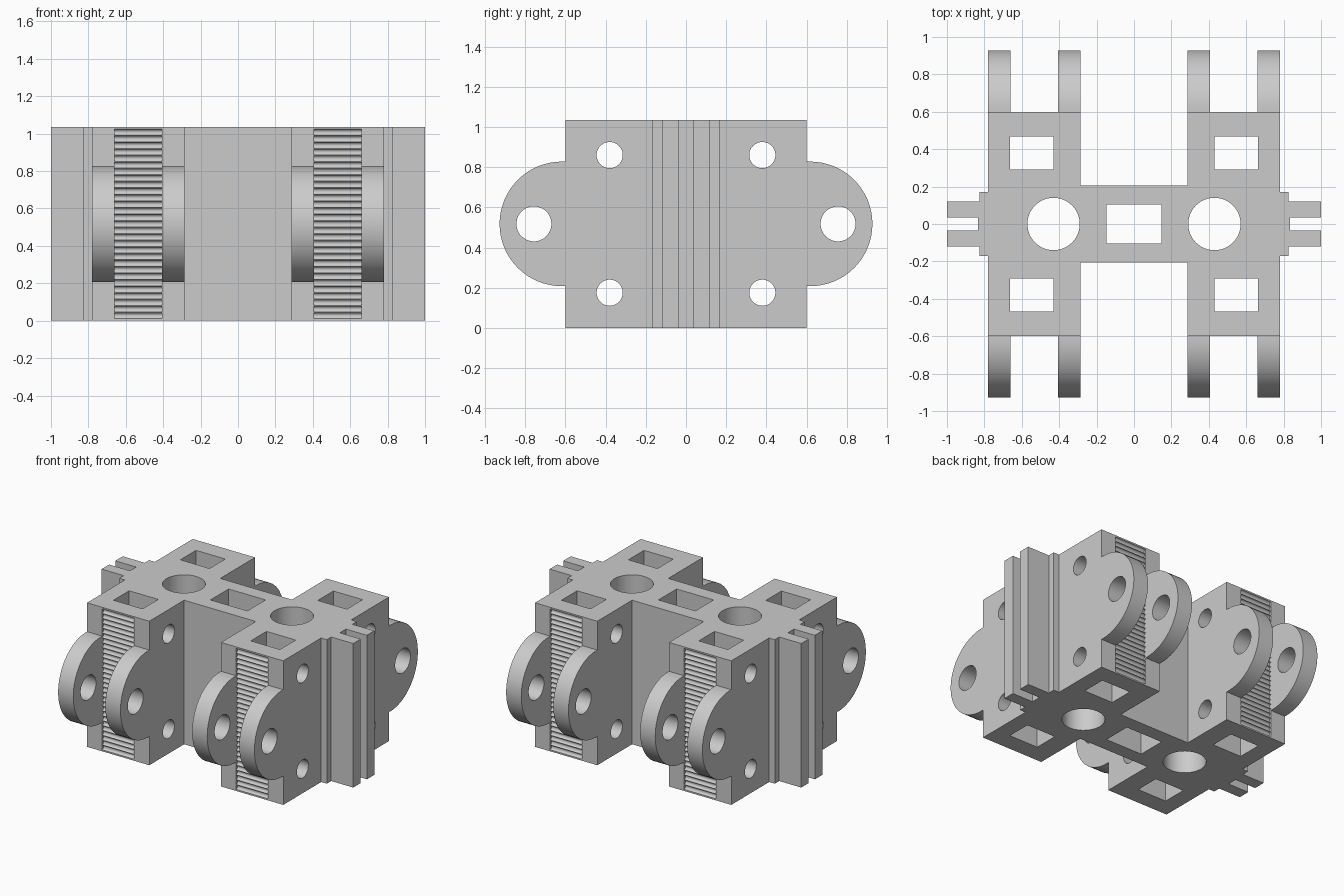
import bpy, bmesh, math
from mathutils import Matrix, Vector

cube = bpy.data.objects.get("Cube")
if cube:
    bpy.data.objects.remove(cube, do_unlink=True)

HEIGHT = 1.035
MID = HEIGHT / 2

grey = bpy.data.materials.new("light grey")
colour = (0.6, 0.6, 0.6, 1)
grey.diffuse_color = colour
grey.use_nodes = True
grey.node_tree.nodes["Principled BSDF"].inputs["Base Color"].default_value = colour


def add_object(name, bm):
    bmesh.ops.recalc_face_normals(bm, faces=bm.faces)
    mesh = bpy.data.meshes.new(name)
    bm.to_mesh(mesh)
    bm.free()
    obj = bpy.data.objects.new(name, mesh)
    bpy.context.collection.objects.link(obj)
    return obj


def extrude(bm, points, offset):
    """Extrude a closed outline of 3D points into a solid."""
    face = bm.faces.new([bm.verts.new(p) for p in points])
    top = bmesh.ops.extrude_face_region(bm, geom=[face], use_keep_orig=True)["geom"]
    moved = [v for v in top if isinstance(v, bmesh.types.BMVert)]
    bmesh.ops.translate(bm, verts=moved, vec=Vector(offset))


def box(bm, centre, size):
    m = Matrix.Translation(centre) @ Matrix.Diagonal((*size, 1))
    bmesh.ops.create_cube(bm, size=1, matrix=m)


def cylinder(bm, centre, radius, length, along_x, segments=48):
    turn = Matrix.Rotation(math.pi / 2 if along_x else 0, 4, "Y")
    bmesh.ops.create_cone(bm, cap_ends=True, segments=segments, radius1=radius,
                          radius2=radius, depth=length,
                          matrix=Matrix.Translation(centre) @ turn)


def cut(obj, cutters):
    """Subtract the cutters, then give the result its material and shading."""
    for cutter in cutters:
        mod = obj.modifiers.new("cut", "BOOLEAN")
        mod.operation = "DIFFERENCE"
        mod.solver = "EXACT"
        mod.object = cutter
    bpy.context.view_layer.update()
    graph = bpy.context.evaluated_depsgraph_get()
    mesh = bpy.data.meshes.new_from_object(obj.evaluated_get(graph))
    obj.modifiers.clear()
    obj.data = mesh
    mesh.materials.clear()
    mesh.materials.append(grey)
    bpy.ops.object.select_all(action="DESELECT")
    obj.select_set(True)
    bpy.context.view_layer.objects.active = obj
    bpy.ops.object.shade_smooth_by_angle(angle=math.radians(30))


# Body outline: one quarter, mirrored to the whole H with its end prongs
quarter = [(0.285, 0.205), (0.285, 0.6), (0.78, 0.6), (0.78, 0.17), (0.825, 0.17),
           (0.825, 0.12), (1.0, 0.12), (1.0, 0.035), (0.834, 0.035)]
half = quarter + [(x, -y) for x, y in reversed(quarter)]
outline = half + [(-x, -y) for x, y in half]
bm = bmesh.new()
extrude(bm, [(x, y, 0) for x, y in outline], (0, 0, HEIGHT))
body = add_object("body", bm)

# Vertical openings: round shafts, square pockets and the central window
bm = bmesh.new()
box(bm, (0, 0, MID), (0.294, 0.206, 2))
for sx in (-1, 1):
    cylinder(bm, (sx * 0.43, 0, MID), 0.14, 2, False)
    for sy in (-1, 1):
        box(bm, (sx * 0.546, sy * 0.38, MID), (0.232, 0.178, 2))
vertical_cutter = add_object("vertical_cutter", bm)

# Cross holes through the arms
bm = bmesh.new()
for sy in (-1, 1):
    for z in (0.175, 0.86):
        cylinder(bm, (0, sy * 0.38, z), 0.065, 3, True)
cross_cutter = add_object("cross_cutter", bm)

# Ribbed grip strips on the arm ends
ribs, pitch = 29, 0.035
bm = bmesh.new()
for sx in (-1, 1):
    for sy in (-1, 1):
        for i in range(ribs):
            z = MID + (i - (ribs - 1) / 2) * pitch
            cylinder(bm, (sx * 0.5325, sy * 0.6, z), 0.0165, 0.255, True, 16)
groove_cutter = add_object("groove_cutter", bm)

cut(body, [vertical_cutter, cross_cutter, groove_cutter])

# Rounded hinge ears in pairs on each arm end
bm = bmesh.new()
for sy in (-1, 1):
    cylinder(bm, (0, sy * 0.757, MID), 0.087, 3, True)
ear_cutter = add_object("ear_cutter", bm)

for sy, end in ((-1, "front"), (1, "back")):
    for sx, side in ((-1, "right"), (1, "left")):
        for x, place in ((0.345, "inner"), (0.72, "outer")):
            arc = [math.pi * (i / 32 - 0.5) for i in range(33)]
            pts = [(0.618 + 0.31 * math.cos(a), MID + 0.31 * math.sin(a)) for a in arc]
            pts = [(0.6, MID - 0.31)] + pts + [(0.6, MID + 0.31)]
            bm = bmesh.new()
            extrude(bm, [(sx * x - 0.06, sy * y, z) for y, z in pts], (0.12, 0, 0))
            ear = add_object(f"{end}_{side}_{place}_ear", bm)
            cut(ear, [ear_cutter])

# Cutters have done their work
for helper in (vertical_cutter, cross_cutter, groove_cutter, ear_cutter):
    bpy.data.objects.remove(helper, do_unlink=True)
